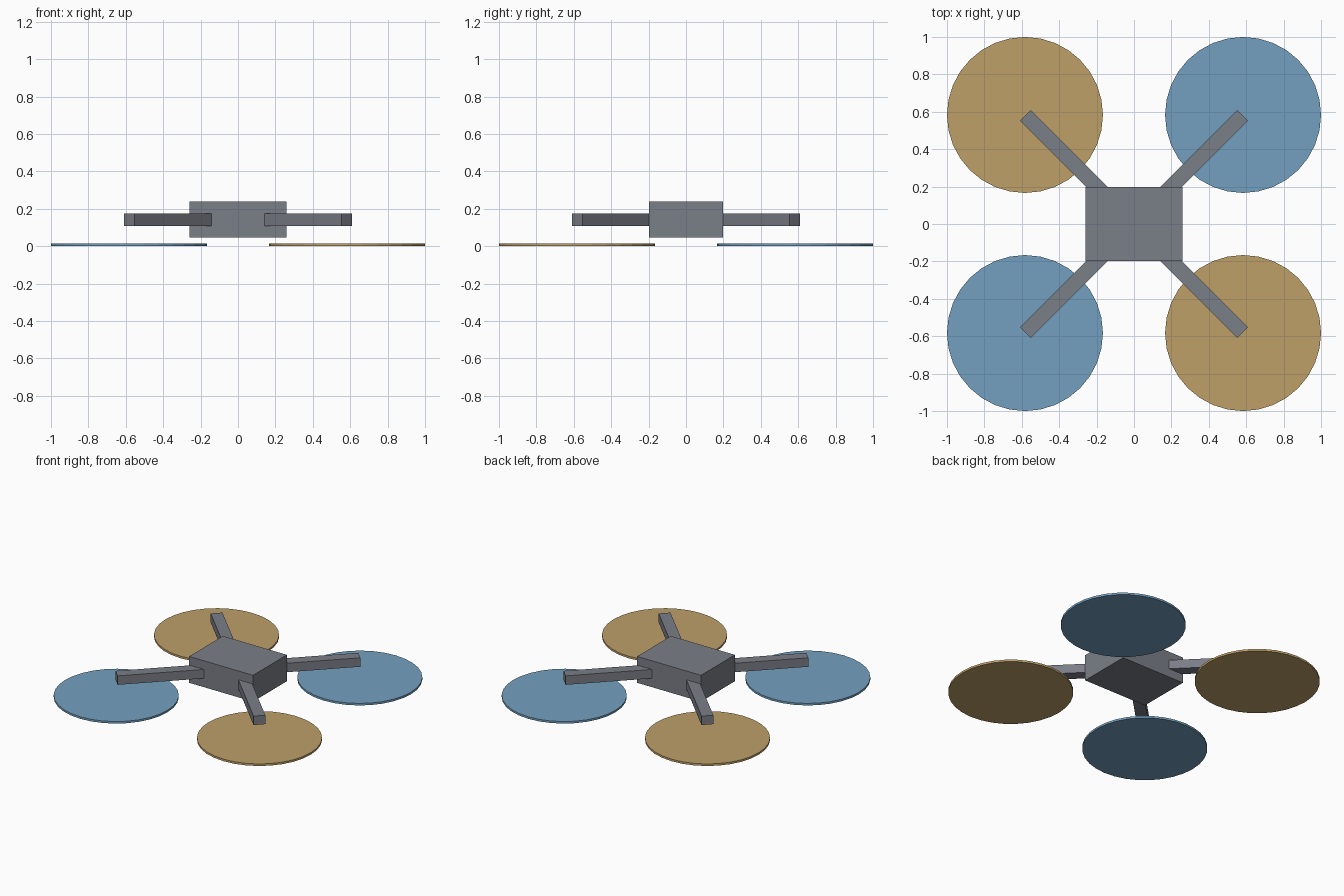
import bpy
import math

if "Cube" in bpy.data.objects:
    bpy.data.objects.remove(bpy.data.objects["Cube"], do_unlink=True)


def make_material(name, rgb):
    mat = bpy.data.materials.new(name)
    mat.use_nodes = True
    color = (*rgb, 1.0)
    mat.diffuse_color = color
    mat.node_tree.nodes["Principled BSDF"].inputs["Base Color"].default_value = color
    return mat


def add_box(name, size, location, angle, mat):
    bpy.ops.mesh.primitive_cube_add(size=1, location=location, rotation=(0, 0, angle))
    box = bpy.context.object
    box.name = name
    box.scale = size
    box.data.materials.append(mat)
    return box


def add_disc(name, radius, height, location, mat):
    bpy.ops.mesh.primitive_cylinder_add(vertices=32, radius=radius, depth=height, location=location)
    disc = bpy.context.object
    disc.name = name
    disc.data.materials.append(mat)
    return disc


grey = make_material("slate grey", (0.195, 0.209, 0.242))
blue = make_material("sky blue", (0.174, 0.352, 0.527))
gold = make_material("sand gold", (0.515, 0.352, 0.138))

# Central body
add_box("body", (0.52, 0.394, 0.194), (0, 0, 0.142), 0, grey)

# Diagonal arms, each with a thin rotor disc below its tip
ARM_LENGTH = 0.822
ROTOR_OFFSET = 0.583
corners = {
    "back_left": (1, 1, blue),
    "back_right": (-1, 1, gold),
    "front_right": (-1, -1, blue),
    "front_left": (1, -1, gold),
}
for corner, (sx, sy, color) in corners.items():
    angle = math.atan2(sy, sx)
    middle = ARM_LENGTH / 2
    add_box(corner + "_arm", (ARM_LENGTH, 0.08, 0.066),
            (middle * math.cos(angle), middle * math.sin(angle), 0.142), angle, grey)
    add_disc(corner + "_rotor", 0.417, 0.015,
             (sx * ROTOR_OFFSET, sy * ROTOR_OFFSET, 0.0075), color)
